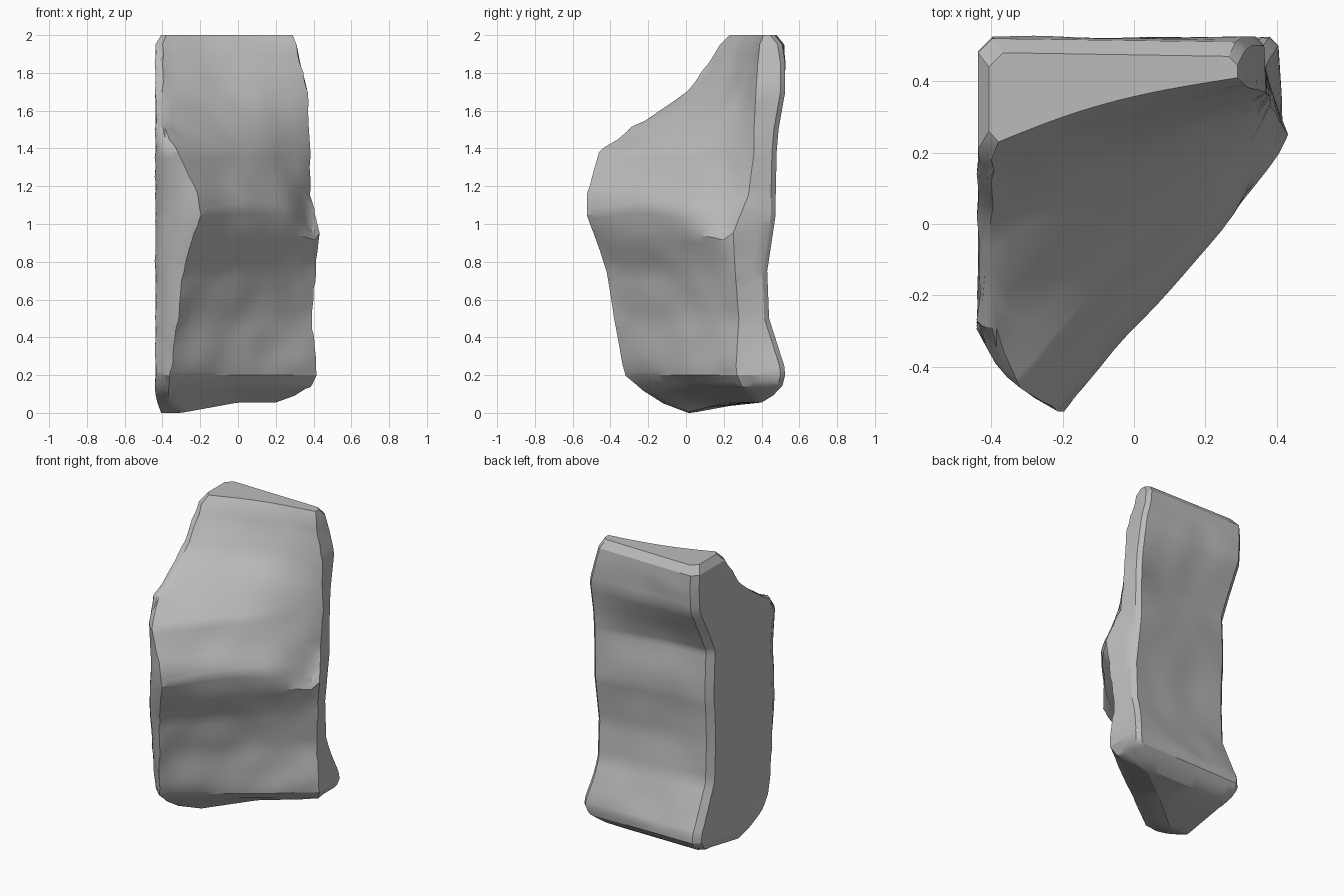
import bpy
import bmesh
import math
from mathutils import Vector, noise

if "Cube" in bpy.data.objects:
    bpy.data.objects.remove(bpy.data.objects["Cube"], do_unlink=True)

# Cross-section keys: height, back y at right, back y at left,
# left face front y, nose x, nose y, right x, right y
SECTIONS = [
    (0.0, .40, .40, .02, -.28, .01, .20, .37),
    (.05, .46, .46, -.08, -.36, -.12, .30, .36),
    (.12, .51, .50, -.18, -.37, -.23, .38, .30),
    (.20, .525, .495, -.25, -.36, -.32, .42, .27),
    (.25, .52, .47, -.26, -.35, -.335, .415, .265),
    (.50, .44, .36, -.29, -.32, -.38, .39, .28),
    (.75, .43, .35, -.30, -.29, -.42, .41, .26),
    (.95, .46, .355, -.28, -.23, -.49, .43, .25),
    (1.05, .475, .365, -.27, -.20, -.525, .41, .29),
    (1.15, .475, .365, -.27, -.21, -.525, .385, .33),
    (1.38, .48, .355, -.29, -.32, -.46, .38, .36),
    (1.5, .49, .41, -.27, -.39, -.29, .375, .36),
    (1.7, .525, .515, .02, -.40, .01, .37, .37),
    (1.85, .525, .525, .14, -.40, .12, .33, .38),
    (1.95, .51, .52, .21, -.40, .18, .31, .39),
    (2.0, .47, .48, .26, -.38, .23, .29, .41),
]


def section_at(z):
    """Blend the two neighbouring section keys."""
    for low, high in zip(SECTIONS, SECTIONS[1:]):
        if z <= high[0]:
            t = (z - low[0]) / (high[0] - low[0])
            return [a + (b - a) * t for a, b in zip(low, high)][1:]
    return SECTIONS[-1][1:]


def span(start, end, count):
    """Evenly spaced points from start up to, but not including, end."""
    return [start.lerp(end, i / count) for i in range(count)]


def bump(value, centre, width):
    return math.exp(-((value - centre) / width) ** 2)


def ring_points(z):
    back, back_l, left_y, nose_x, nose_y, right_x, right_y = section_at(z)
    inset = .03 * (1 - min(1, z / .08, (2 - z) / .04))
    left_x = -.437 + inset
    cut = .04
    small_cut = .025
    back_x = min(right_x, .365 + .04 * bump(z, .2, .15))
    left_back = Vector((left_x, back_l - cut, z))
    left_front = Vector((left_x, left_y, z))
    nose = Vector((nose_x, nose_y, z))
    right_front = Vector((right_x, right_y, z))
    right_back = Vector((back_x, max(back - small_cut, right_y + .01), z))
    back_right = Vector((back_x - small_cut, back, z))
    back_left = Vector((left_x + cut, back_l, z))

    flat = span(left_back, left_front, 8)
    # Blunt front corner
    chamfer = span(left_front, nose, 4)
    for i, p in enumerate(chamfer):
        round_out = .04 * math.sin(math.pi * i / 4) * bump(z, 1, .4)
        p -= Vector((round_out * .6, round_out, 0))
    # Broken diagonal face, with its ridge dipping toward the right
    broken = span(nose, right_front, 18)
    for i, p in enumerate(broken):
        u = i / 18
        if i:
            arch = math.sin(math.pi * u)
            late_arch = math.sin(math.pi * u ** 1.5)
            p.z += (.04 * arch - .08 * u ** 3) * bump(z, 1.04, .12)
            shape = ((.012 * bump(z, .6, .25) + .035 * bump(z, 1.9, .3)) * arch
                     - .05 * bump(z, 1.06, .2) * late_arch)
            rough = noise.noise(p * 5) * .012 if .15 < z < 1.97 else 0
            p += Vector((-.75, .65, 0)) * (rough + shape)
    side = span(right_front, right_back, 3)
    corner = span(right_back, back_right, 2)
    # Weathered back face with shallow hollows
    rear = span(back_right, back_left, 12)
    for i, p in enumerate(rear):
        swell = math.sin(math.pi * i / 12)
        depth = bump(z, 1.38, .15) + .5 * bump(z, .75, .2)
        p.y -= .02 * swell * depth
        if .15 < z < 1.9:
            p.y += noise.noise(p * 4) * .015 * swell
    points = flat + chamfer + broken + side + corner + rear + [back_left]

    # Chipped edges and the tilted underside
    for p in (left_front, nose, right_front):
        for q in points:
            if (q - p).length < .04 and .1 < z < 1.95:
                q.x += max(-.004, noise.noise(q * 23) * .01)
                q.z += noise.noise(q * 17) * .012
    for p in points:
        lift = max((p.x + .3) / .3, (p.y - .03) / .3)
        p.z += .055 * max(0, 1 - z / .2) * max(0, min(1, lift))
    return points


# Extra rings where the outline turns sharply
heights = sorted({round(i * .05, 3) for i in range(41)} |
                 {key[0] for key in SECTIONS} | {.22, 1.02, 1.08})

bm = bmesh.new()
rings = [[bm.verts.new(p) for p in ring_points(z)] for z in heights]
for lower, upper in zip(rings, rings[1:]):
    count = len(lower)
    for i in range(count):
        j = (i + 1) % count
        bm.faces.new((lower[i], lower[j], upper[j], upper[i]))
bm.faces.new(list(reversed(rings[0])))
bm.faces.new(rings[-1])
bmesh.ops.triangulate(bm, faces=bm.faces[:])
bmesh.ops.recalc_face_normals(bm, faces=bm.faces[:])

mesh = bpy.data.meshes.new("stone_fragment")
bm.to_mesh(mesh)
bm.free()
stone = bpy.data.objects.new("stone_fragment", mesh)
bpy.context.collection.objects.link(stone)

grey = bpy.data.materials.new("stone_grey")
grey.use_nodes = True
grey.diffuse_color = (.5, .5, .5, 1)
shader = grey.node_tree.nodes["Principled BSDF"]
shader.inputs["Base Color"].default_value = (.5, .5, .5, 1)
mesh.materials.append(grey)

bpy.ops.object.select_all(action="DESELECT")
stone.select_set(True)
bpy.context.view_layer.objects.active = stone
bpy.ops.object.shade_smooth_by_angle(angle=math.radians(28))
